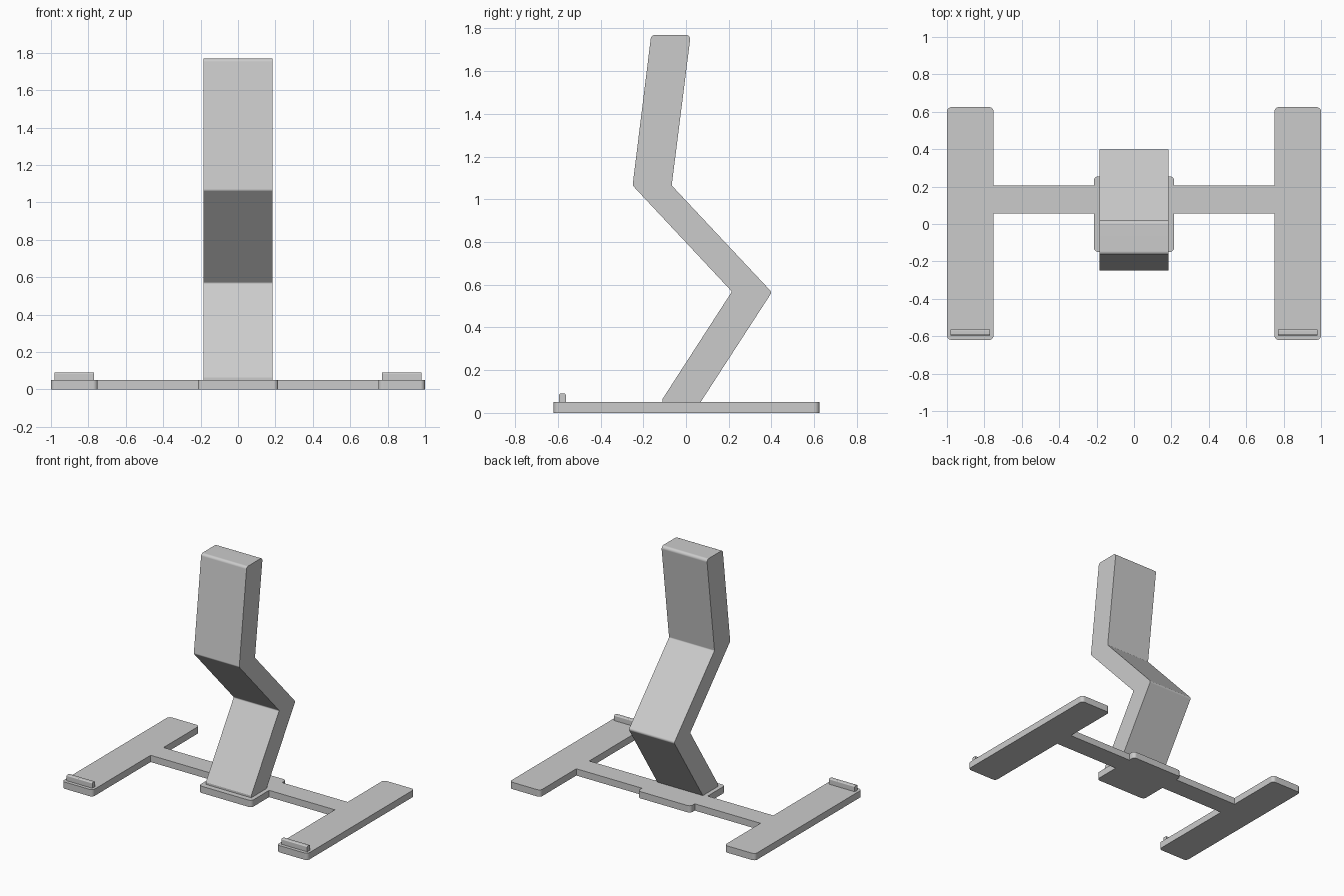
import bpy, bmesh, math
from mathutils import Vector

cube = bpy.data.objects.get("Cube")
if cube:
    bpy.data.objects.remove(cube, do_unlink=True)

# One grey for the whole stand
grey = bpy.data.materials.new("light_grey")
grey.use_nodes = True
colour = (0.6, 0.6, 0.6, 1)
grey.diffuse_color = colour
grey.node_tree.nodes["Principled BSDF"].inputs["Base Color"].default_value = colour


def rounded(corners, steps=5):
    """Outline from (u, v, radius) corners, with each corner turned into an arc."""
    out, n = [], len(corners)
    for i, (u, v, r) in enumerate(corners):
        p = Vector((u, v))
        if r == 0:
            out.append(p)
            continue
        a = (Vector(corners[i - 1][:2]) - p).normalized()
        b = (Vector(corners[(i + 1) % n][:2]) - p).normalized()
        half = a.angle(b) / 2
        centre = p + (a + b).normalized() * r / math.sin(half)
        start = (p + a * r / math.tan(half) - centre).normalized()
        end = (p + b * r / math.tan(half) - centre).normalized()
        for k in range(steps + 1):
            out.append(centre + r * start.slerp(end, k / steps))
    return out


def extrude(name, outline, place, depth):
    """Prism: place maps outline points to 3D, depth is the extrusion vector."""
    bm = bmesh.new()
    face = bm.faces.new([bm.verts.new(place(p)) for p in outline])
    top = bmesh.ops.extrude_face_region(bm, geom=[face])["geom"]
    bmesh.ops.translate(bm, vec=depth,
                        verts=[g for g in top if isinstance(g, bmesh.types.BMVert)])
    bmesh.ops.recalc_face_normals(bm, faces=bm.faces)
    mesh = bpy.data.meshes.new(name)
    bm.to_mesh(mesh)
    bm.free()
    mesh.materials.append(grey)
    obj = bpy.data.objects.new(name, mesh)
    bpy.context.collection.objects.link(obj)
    bpy.ops.object.select_all(action="DESELECT")
    obj.select_set(True)
    bpy.context.view_layer.objects.active = obj
    bpy.ops.object.shade_smooth_by_angle(angle=math.radians(30))
    # Keep the large faces flat beside the rounded corners
    obj.modifiers.new("flat_faces", "WEIGHTED_NORMAL").keep_sharp = True


# Base plate: hub, cross bar and two long feet in one outline
half = [(0.215, -0.15, 0.025), (0.215, 0.055, 0), (0.75, 0.055, 0),
        (0.75, -0.62, 0.025), (1, -0.62, 0.025), (1, 0.625, 0.025),
        (0.75, 0.625, 0.025), (0.75, 0.205, 0), (0.215, 0.205, 0),
        (0.215, 0.255, 0.025)]
base = half + [(-x, y, r) for x, y, r in reversed(half)]
extrude("base_plate", rounded(base), lambda p: (p.x, p.y, 0), (0, 0, 0.05))

# Zigzag upright, drawn in the side plane
stem = [(-0.11, 0.05, 0), (-0.11, 0.065, 0), (0.215, 0.568, 0.01),
        (-0.25, 1.065, 0.015), (-0.163, 1.77, 0.02), (0.022, 1.77, 0.02),
        (-0.067, 1.065, 0.01), (0.402, 0.565, 0.015), (0.068, 0.05, 0)]
extrude("upright", rounded(stem), lambda p: (-0.185, p.x, p.y), (0.37, 0, 0))

# Stop lip near the front end of each foot
lip = [(-0.595, 0.05, 0), (-0.595, 0.09, 0.007),
       (-0.563, 0.09, 0.007), (-0.563, 0.05, 0)]
for side, x in (("left", 0.77), ("right", -0.98)):
    extrude(side + "_stop_lip", rounded(lip), lambda p: (x, p.x, p.y), (0.21, 0, 0))
